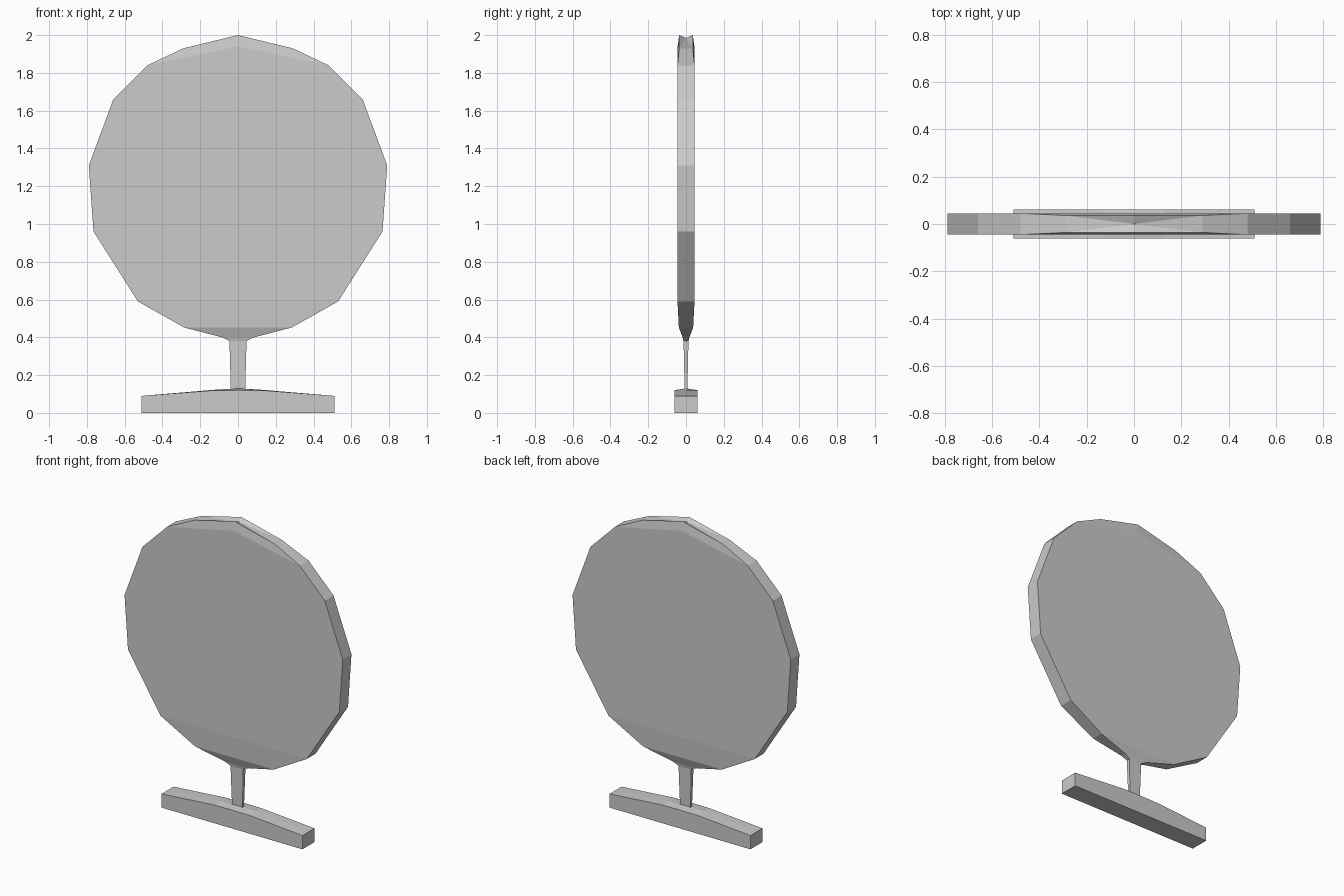
import bpy, bmesh

if "Cube" in bpy.data.objects:
    bpy.data.objects.remove(bpy.data.objects["Cube"])


def finish(name, bm):
    bmesh.ops.recalc_face_normals(bm, faces=bm.faces)
    mesh = bpy.data.meshes.new(name)
    bm.to_mesh(mesh)
    bm.free()
    obj = bpy.data.objects.new(name, mesh)
    bpy.context.collection.objects.link(obj)


def loft(bm, rows):
    """Stack rectangular sections (half width, half depth, z); return last ring."""
    prev = None
    for w, d, z in rows:
        ring = [bm.verts.new(p) for p in
                ((-w, -d, z), (w, -d, z), (w, d, z), (-w, d, z))]
        if prev:
            for i in range(4):
                j = (i + 1) % 4
                bm.faces.new((prev[i], prev[j], ring[j], ring[i]))
        else:
            bm.faces.new(ring)
        prev = ring
    return prev


# Stem: thin tapered blade, slightly sunk into the base
bm = bmesh.new()
bm.faces.new(loft(bm, [(0.038, 0.007, 0.11), (0.045, 0.013, 0.38)]))
finish("stem", bm)

# Disc: faceted round slab flaring out of the stem
bm = bmesh.new()
fl, fr, br, bl = loft(bm, [
    (0.045, 0.013, 0.38), (0.085, 0.018, 0.40), (0.285, 0.038, 0.452),
    (0.53, 0.045, 0.59), (0.765, 0.045, 0.96), (0.79, 0.045, 1.31),
    (0.66, 0.045, 1.66), (0.48, 0.045, 1.84)])

# Bevelled crown with a shallow notch along the top rim
notch = bm.verts.new((0, 0, 1.985))
rims = []
for s, left, right in ((-1, fl, fr), (1, bl, br)):
    mid = bm.verts.new((0, s * 0.045, 1.94))
    peak = bm.verts.new((0, s * 0.036, 2.0))
    rl = bm.verts.new((-0.29, s * 0.036, 1.93))
    rr = bm.verts.new((0.29, s * 0.036, 1.93))
    bm.faces.new((left, right, mid))
    for outer, rim in ((left, rl), (right, rr)):
        bm.faces.new((outer, mid, peak, rim))
        bm.faces.new((rim, peak, notch))
    rims.append((rl, rr))
for i, (f, b) in enumerate(((fl, bl), (fr, br))):
    bm.faces.new((f, b, rims[1][i], rims[0][i]))
    bm.faces.new((rims[0][i], rims[1][i], notch))
finish("disc", bm)

# Base: long bar with a gently arched, slightly ridged top
bm = bmesh.new()
profile = [(-0.51, 0.09, 0.09), (-0.13, 0.119, 0.122), (0, 0.12, 0.13),
           (0.13, 0.119, 0.122), (0.51, 0.09, 0.09)]
prev = None
for x, edge, ridge in profile:
    ring = [bm.verts.new((x, y, z)) for y, z in
            ((-0.062, 0), (0.062, 0), (0.062, edge), (0, ridge), (-0.062, edge))]
    if prev:
        for i in range(5):
            j = (i + 1) % 5
            bm.faces.new((prev[i], prev[j], ring[j], ring[i]))
    else:
        bm.faces.new(ring)
    prev = ring
bm.faces.new(prev)
finish("base", bm)
